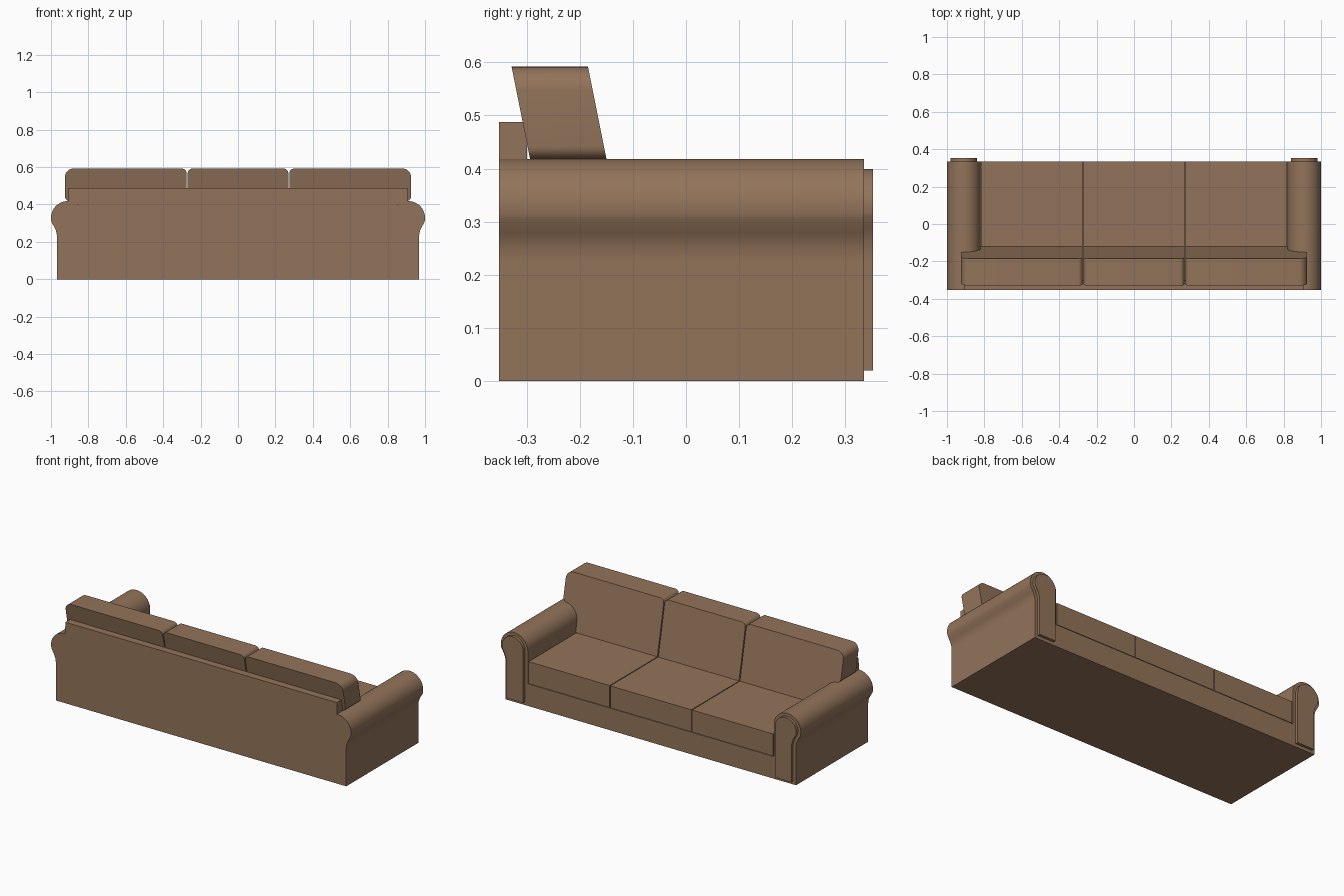
import bpy
import bmesh
from math import sin, cos, radians

cube = bpy.data.objects.get("Cube")
if cube:
    bpy.data.objects.remove(cube, do_unlink=True)

fabric = bpy.data.materials.new("brown fabric")
fabric.use_nodes = True
colour = (0.29, 0.174, 0.103, 1)
fabric.diffuse_color = colour
fabric.node_tree.nodes["Principled BSDF"].inputs["Base Color"].default_value = colour

FRONT, BACK = 0.335, -0.352
ARM_X, ARM_Z, ARM_R = 0.91, 0.328, 0.09   # centre and radius of the arm roll
SEAT_Z, BASE_Z = 0.268, 0.133
PANEL_FRONT = -0.3


def arc(cx, cz, r, start, end, steps):
    angles = [radians(start + (end - start) * i / steps) for i in range(steps + 1)]
    return [(cx + r * cos(a), cz + r * sin(a)) for a in angles]


def flip(points):
    return [(-x, z) for x, z in reversed(points)]


def extrude(name, outline, y0, y1, lean=0.0):
    """Extrude an x-z outline along y; lean shifts y back as z rises above the arms."""
    bm = bmesh.new()
    rings = [[bm.verts.new((x, y - lean * (z - 0.418), z)) for x, z in outline]
             for y in (y0, y1)]
    bm.faces.new(rings[0])
    bm.faces.new(reversed(rings[1]))
    n = len(outline)
    for i in range(n):
        j = (i + 1) % n
        bm.faces.new((rings[0][i], rings[1][i], rings[1][j], rings[0][j]))
    bmesh.ops.recalc_face_normals(bm, faces=bm.faces)
    mesh = bpy.data.meshes.new(name)
    bm.to_mesh(mesh)
    bm.free()
    mesh.materials.append(fabric)
    obj = bpy.data.objects.new(name, mesh)
    bpy.context.collection.objects.link(obj)
    bpy.ops.object.select_all(action='DESELECT')
    obj.select_set(True)
    bpy.context.view_layer.objects.active = obj
    bpy.ops.object.shade_smooth_by_angle(angle=radians(30))


def box(x0, x1, z0, z1):
    return [(x0, z0), (x1, z0), (x1, z1), (x0, z1)]


def arm_outline(inset):
    """Straight inner side, rolled top and flared outer side."""
    roll = arc(ARM_X, ARM_Z, ARM_R - inset, 180, -15, 28)
    flare = arc(1.077, 0.2255, 0.109 + inset, 150, 180, 8)
    return [(0.82 + inset, inset)] + roll + flare + [(0.968 - inset, inset)]


# Arms with raised front panels
for side, mirror in (("left", lambda p: p), ("right", flip)):
    extrude(side + "_arm", mirror(arm_outline(0)), BACK, FRONT)
    extrude(side + "_arm_front_panel", mirror(arm_outline(0.019)), FRONT, 0.352)

# Base and back panel, which fits over the arm rolls
extrude("base", box(-0.82, 0.82, 0, BASE_Z), PANEL_FRONT, FRONT)
half = [(0.82, 0)] + arc(ARM_X, ARM_Z, ARM_R, 180, 93, 10) + [(0.905, 0.488)]
extrude("back_panel", half + flip(half), BACK, PANEL_FRONT)

# Seat cushions
for name, x in (("right", -0.545), ("middle", 0), ("left", 0.545)):
    extrude(name + "_seat_cushion", box(x - 0.27, x + 0.27, BASE_Z + 0.003, SEAT_Z),
            PANEL_FRONT, FRONT)

# Leaning back cushions; the outer ones wrap over the arms
TOP, SMALL, BIG = 0.592, 0.025, 0.045
corner = [(0.269, SEAT_Z)] + arc(0.269 - SMALL, TOP - SMALL, SMALL, 0, 90, 6)
extrude("middle_back_cushion", corner + flip(corner), -0.294, -0.15, 0.2)

outer = [(0.275, SEAT_Z), (0.82, SEAT_Z)]
outer += arc(ARM_X, ARM_Z, ARM_R, 180, 93, 10)
outer += arc(0.901, 0.442, 0.024, -70, 0, 5)
outer += arc(0.925 - BIG, TOP - BIG, BIG, 0, 90, 8)
outer += arc(0.275 + SMALL, TOP - SMALL, SMALL, 90, 180, 6)
extrude("left_back_cushion", outer, -0.294, -0.15, 0.2)
extrude("right_back_cushion", flip(outer), -0.294, -0.15, 0.2)
